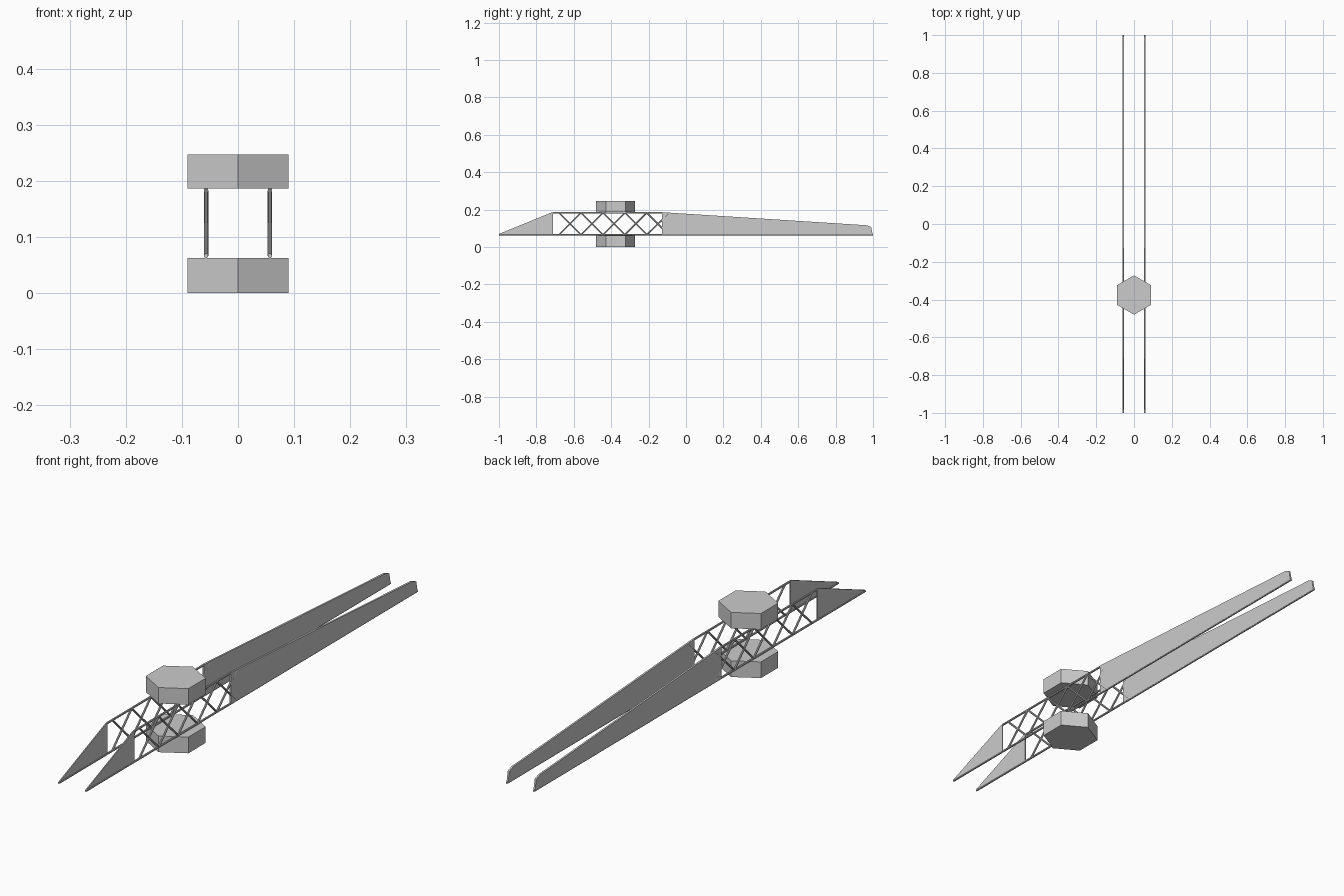
import bpy, bmesh, math
from mathutils import Vector

if "Cube" in bpy.data.objects:
    bpy.data.objects.remove(bpy.data.objects["Cube"])


def finish(bm, name):
    bmesh.ops.recalc_face_normals(bm, faces=bm.faces)
    mesh = bpy.data.meshes.new(name)
    bm.to_mesh(mesh)
    bm.free()
    ob = bpy.data.objects.new(name, mesh)
    bpy.context.collection.objects.link(ob)
    return ob


def plate(name, profile, x, thick):
    """Extrude a (y, z) outline along x."""
    bm = bmesh.new()
    face = bm.faces.new([bm.verts.new((x - thick / 2, y, z)) for y, z in profile])
    ext = bmesh.ops.extrude_face_region(bm, geom=[face])
    verts = [v for v in ext["geom"] if isinstance(v, bmesh.types.BMVert)]
    bmesh.ops.translate(bm, verts=verts, vec=(thick, 0, 0))
    return finish(bm, name)


def rods(name, x, segments, radius):
    """Round bars between pairs of (y, z) points."""
    bm = bmesh.new()
    for (y0, z0), (y1, z1) in segments:
        a, b = Vector((x, y0, z0)), Vector((x, y1, z1))
        rot = (b - a).to_track_quat('Z', 'Y').to_matrix().to_4x4()
        rot.translation = (a + b) / 2
        bmesh.ops.create_cone(bm, cap_ends=True, segments=8, radius1=radius,
                              radius2=radius, depth=(b - a).length, matrix=rot)
    return finish(bm, name)


FRONT, REAR, LOW, HIGH = -0.71, -0.128, 0.066, 0.183
START, BAY = -0.678, 0.117

for side, x in (("left", -0.057), ("right", 0.057)):
    # Solid nose wedge and long tapering tail
    plate(side + "_nose_plate", [(-1, LOW), (FRONT, LOW), (FRONT, 0.186), (-0.72, 0.184), (-1, 0.07)], x, 0.004)
    plate(side + "_tail_plate", [(REAR, LOW), (0.998, LOW), (0.99, 0.107), (0.968, 0.116), (REAR, 0.186)], x, 0.007)
    # Rails along the bottom and the open bay
    rods(side + "_rails", x, [((-1, LOW), (1, LOW)), ((FRONT, HIGH), (REAR, HIGH))], 0.004)
    # Crossed lattice braces
    braces = []
    for i in range(5):
        y0, y1 = START + i * BAY, START + (i + 1) * BAY
        top = HIGH if i < 4 else 0.178
        braces += [((y0, LOW), (y1, top)), ((y0, HIGH), (y1, LOW))]
    rods(side + "_lattice", x, braces, 0.004)

# Hexagonal blocks above and below the frame
for name, z0, z1 in (("lower_hex_block", 0, 0.062), ("upper_hex_block", 0.186, 0.247)):
    bpy.ops.mesh.primitive_cylinder_add(vertices=6, radius=0.104, depth=z1 - z0,
                                        location=(0, -0.376, (z0 + z1) / 2))
    bpy.context.object.name = name
